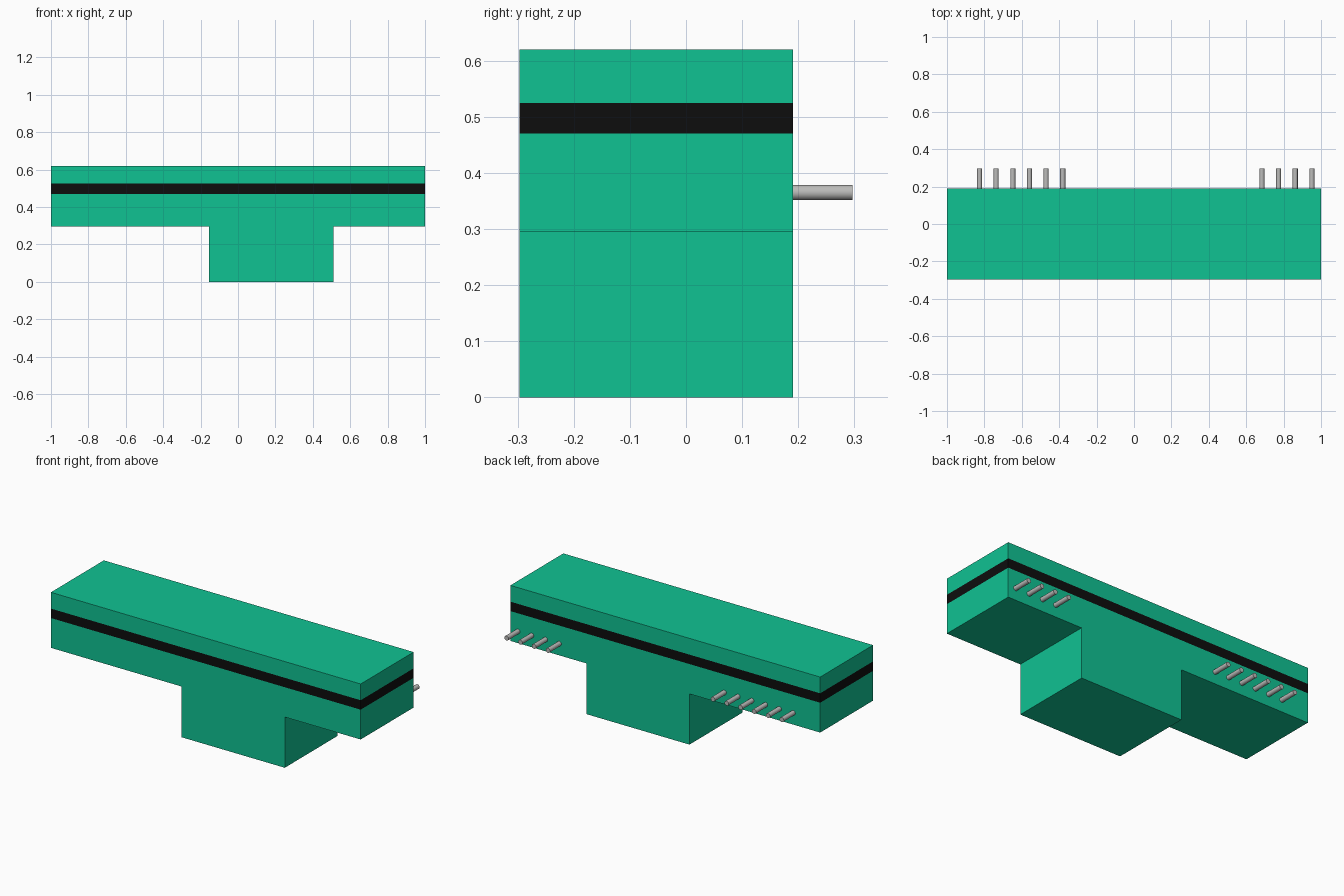
import bpy
import bmesh
import math

cube = bpy.data.objects.get("Cube")
if cube:
    bpy.data.objects.remove(cube, do_unlink=True)


def material(name, color, metallic=0.0):
    mat = bpy.data.materials.new(name)
    mat.use_nodes = True
    mat.diffuse_color = (*color, 1)
    bsdf = mat.node_tree.nodes["Principled BSDF"]
    bsdf.inputs["Base Color"].default_value = (*color, 1)
    return mat


green = material("green", (0.005, 0.54, 0.29))
black = material("black", (0.004, 0.004, 0.004))
grey = material("pin grey", (0.50, 0.50, 0.49))

FRONT, BACK = -0.297, 0.191
BAND_LOW, BAND_HIGH = 0.47, 0.525

# Housing: T-shaped profile extruded from front to back
profile = [(-1, 0.296), (-0.156, 0.296), (-0.156, 0), (0.51, 0),
           (0.51, 0.296), (1, 0.296), (1, 0.62), (-1, 0.62)]
bm = bmesh.new()
face = bm.faces.new([bm.verts.new((x, FRONT, z)) for x, z in profile])
ext = bmesh.ops.extrude_face_region(bm, geom=[face])
bmesh.ops.translate(bm, vec=(0, BACK - FRONT, 0),
                    verts=[v for v in ext["geom"] if isinstance(v, bmesh.types.BMVert)])

# Cut the walls at the band edges and colour the strip between them
for z in (BAND_LOW, BAND_HIGH):
    bmesh.ops.bisect_plane(bm, geom=bm.verts[:] + bm.edges[:] + bm.faces[:],
                           plane_co=(0, 0, z), plane_no=(0, 0, 1))
bmesh.ops.recalc_face_normals(bm, faces=bm.faces[:])
for f in bm.faces:
    if BAND_LOW < f.calc_center_median().z < BAND_HIGH:
        f.material_index = 1
mesh = bpy.data.meshes.new("housing")
bm.to_mesh(mesh)
bm.free()
mesh.materials.append(green)
mesh.materials.append(black)
housing = bpy.data.objects.new("housing", mesh)
bpy.context.collection.objects.link(housing)


# Round contact pins standing out of the back
def pin(name, x):
    length = 0.297 - BACK + 0.01
    bpy.ops.mesh.primitive_cylinder_add(
        vertices=24, radius=0.0135, depth=length,
        location=(x, 0.297 - length / 2, 0.365), rotation=(math.pi / 2, 0, 0))
    obj = bpy.context.object
    obj.name = name
    obj.data.materials.append(grey)
    bpy.ops.object.shade_smooth_by_angle(angle=math.radians(40))


PITCH = 0.089
for side, start, count in (("right", -0.826, 6), ("left", 0.684, 4)):
    for i in range(count):
        pin(f"{side}_pin_{i + 1}", start + i * PITCH)
